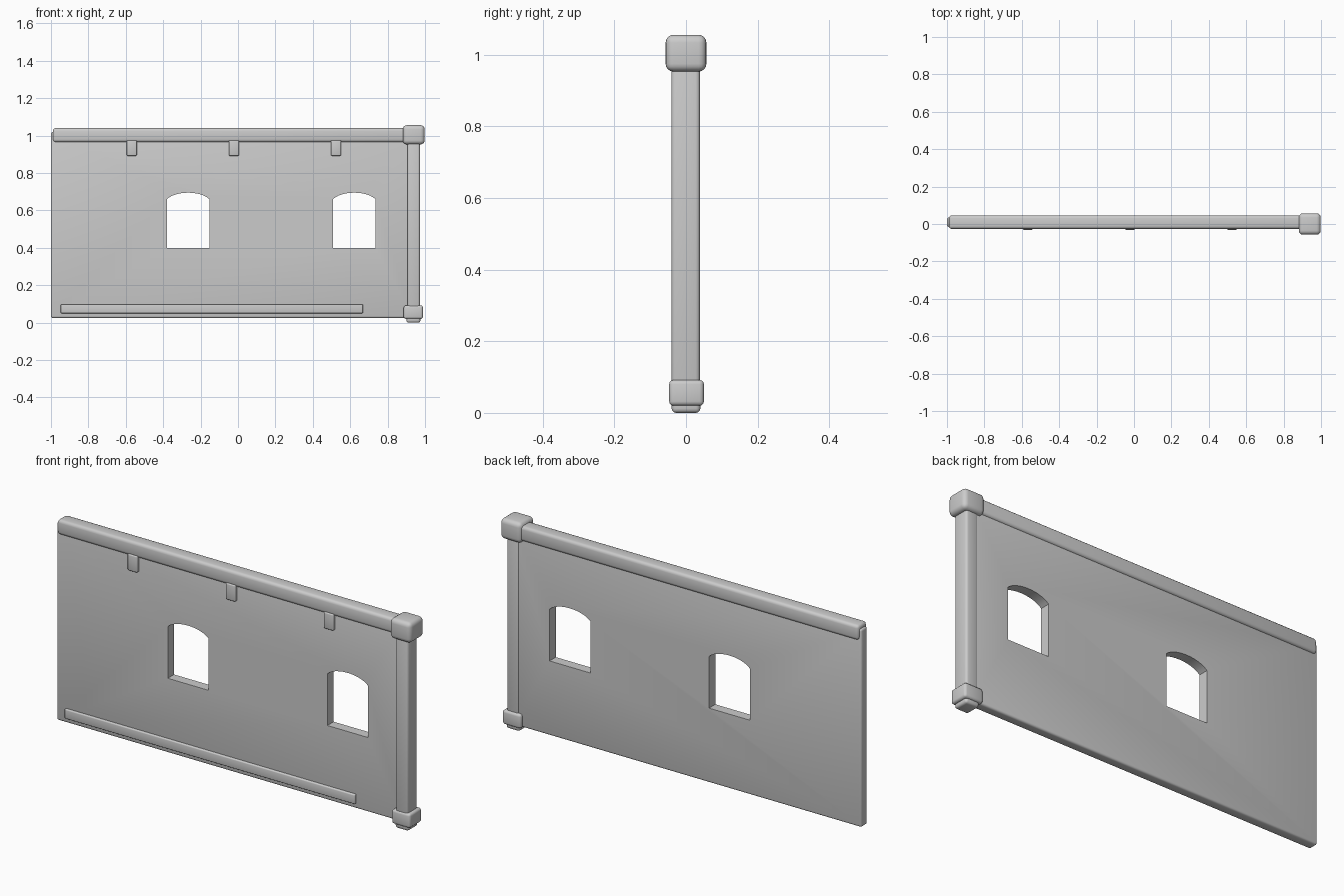
import bpy, bmesh, math
from mathutils import Vector

cube = bpy.data.objects.get("Cube")
if cube:
    bpy.data.objects.remove(cube, do_unlink=True)

stone = bpy.data.materials.new("plain_grey")
stone.use_nodes = True
grey = (0.6, 0.6, 0.6, 1)
stone.diffuse_color = grey
stone.node_tree.nodes["Principled BSDF"].inputs["Base Color"].default_value = grey


def finish(obj, angle=40):
    bpy.ops.object.select_all(action="DESELECT")
    obj.select_set(True)
    bpy.context.view_layer.objects.active = obj
    bpy.ops.object.shade_smooth_by_angle(angle=math.radians(angle))


def make_object(name, bm):
    mesh = bpy.data.meshes.new(name)
    bm.to_mesh(mesh)
    bm.free()
    obj = bpy.data.objects.new(name, mesh)
    bpy.context.collection.objects.link(obj)
    mesh.materials.append(stone)
    return obj


def rounded_box(name, xs, ys, zs, radius, segments=3, smooth=True):
    """Box between the given limits with rounded edges."""
    bm = bmesh.new()
    bmesh.ops.create_cube(bm, size=1)
    for v in bm.verts:
        v.co = Vector(r[0] if c < 0 else r[1] for r, c in zip((xs, ys, zs), v.co))
    bmesh.ops.bevel(bm, geom=bm.edges[:], offset=radius, segments=segments,
                    profile=0.5, affect="EDGES")
    obj = make_object(name, bm)
    if smooth:
        finish(obj)
    return obj


def arch_cutter(name, x0, x1, sill, spring, crown):
    """Arched prism that cuts a window through the wall."""
    mid, half, steps = (x0 + x1) / 2, (x1 - x0) / 2, 12
    outline = [(x0, sill), (x1, sill)]
    for i in range(steps + 1):
        a = math.radians(25 + 130 * i / steps)
        rise = (math.sin(a) - math.sin(math.radians(25))) / (1 - math.sin(math.radians(25)))
        outline.append((mid + half * math.cos(a) / math.cos(math.radians(25)),
                        spring + (crown - spring) * rise))
    bm = bmesh.new()
    face = bm.faces.new([bm.verts.new((x, -0.2, z)) for x, z in outline])
    moved = bmesh.ops.extrude_face_region(bm, geom=[face])["geom"]
    bmesh.ops.translate(bm, vec=(0, 0.4, 0),
                        verts=[g for g in moved if isinstance(g, bmesh.types.BMVert)])
    bmesh.ops.recalc_face_normals(bm, faces=bm.faces[:])
    return make_object(name, bm)


# Wall panel with two arched windows
wall = rounded_box("wall_panel", (-1, 0.94), (-0.015, 0.035), (0.025, 1.02), 0.01, smooth=False)
for x0 in (-0.38, 0.508):
    cutter = arch_cutter("window_cutter", x0, x0 + 0.227, 0.4, 0.66, 0.695)
    cutter.hide_render = True
    cut = wall.modifiers.new("window", "BOOLEAN")
    cut.object = cutter
    cut.solver = "EXACT"
    bpy.context.view_layer.objects.active = wall
    bpy.ops.object.modifier_apply(modifier=cut.name)
    bpy.data.objects.remove(cutter, do_unlink=True)
finish(wall)

# Rail along the top, brackets beneath it and skirting strip at the foot
rounded_box("top_rail", (-0.99, 0.92), (-0.026, 0.046), (0.965, 1.04), 0.015)
for i, x in enumerate((-0.568, -0.022, 0.524)):
    rounded_box(f"rail_bracket_{i + 1}", (x - 0.027, x + 0.027), (-0.031, 0.01),
                (0.892, 0.975), 0.006)
rounded_box("skirting_strip", (-0.948, 0.668), (-0.027, 0.01), (0.05, 0.098), 0.005)

# Corner post with its cap, base and foot
rounded_box("corner_post", (0.905, 0.973), (-0.041, 0.039), (0.05, 0.99), 0.012)
rounded_box("post_cap", (0.881, 0.998), (-0.057, 0.057), (0.953, 1.056), 0.022, 4)
rounded_box("post_base", (0.886, 0.989), (-0.047, 0.05), (0.02, 0.092), 0.012)
rounded_box("post_foot", (0.9, 0.975), (-0.04, 0.04), (0, 0.05), 0.012)
